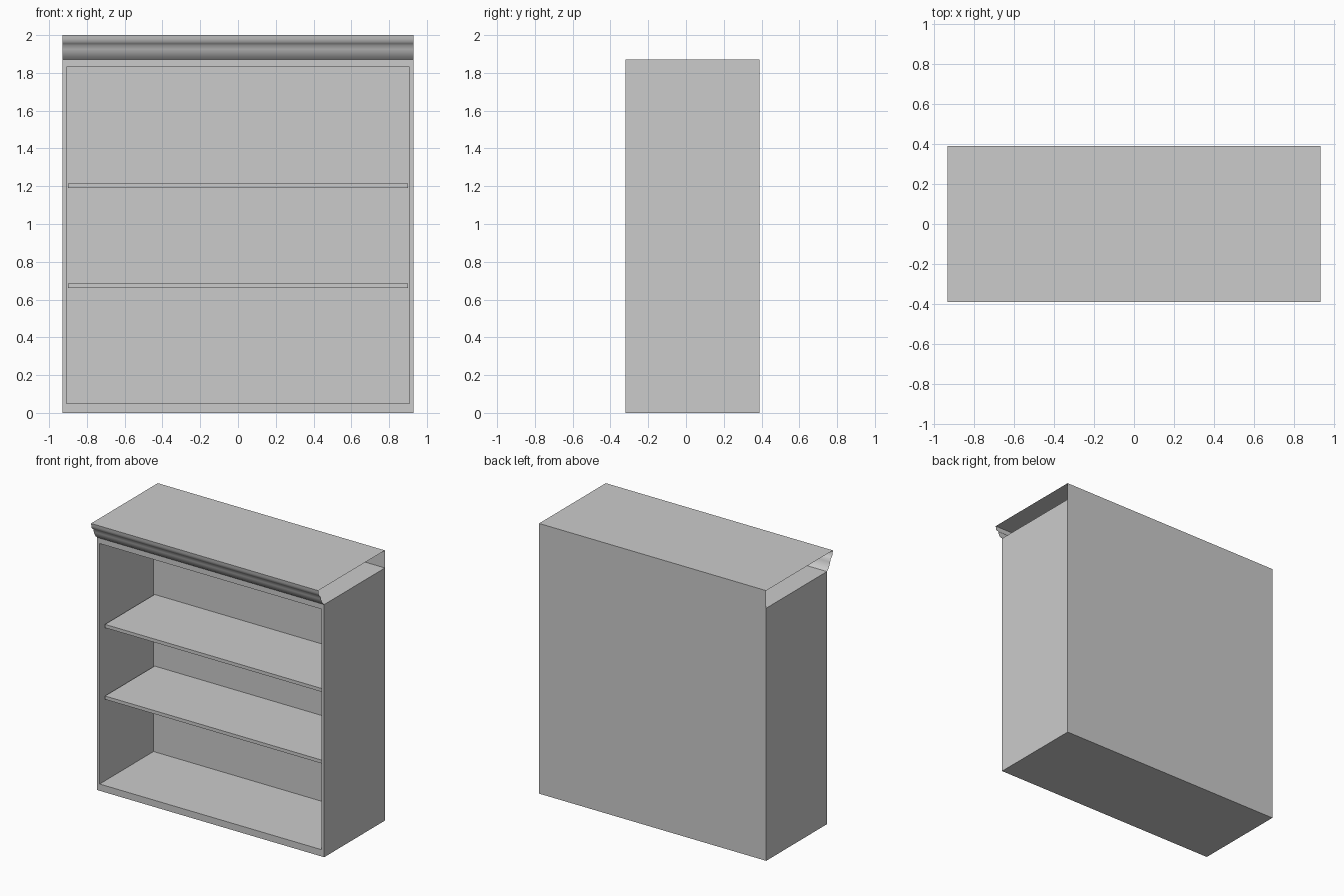
import bpy, bmesh

cube = bpy.data.objects.get("Cube")
if cube:
    bpy.data.objects.remove(cube, do_unlink=True)

grey = bpy.data.materials.new("plain grey")
grey.use_nodes = True
COLOUR = (0.6, 0.6, 0.6, 1)
grey.diffuse_color = COLOUR
grey.node_tree.nodes["Principled BSDF"].inputs["Base Color"].default_value = COLOUR

HALF_W, FRONT, BACK, TOP = 0.93, -0.32, 0.39, 1.87
INNER_W, INNER_BACK = 0.90, 0.31


def finish(name, bm):
    mesh = bpy.data.meshes.new(name)
    bm.to_mesh(mesh)
    bm.free()
    mesh.materials.append(grey)
    obj = bpy.data.objects.new(name, mesh)
    bpy.context.collection.objects.link(obj)
    return obj


def add_box(bm, x, y, z):
    verts = bmesh.ops.create_cube(bm, size=1)["verts"]
    for v in verts:
        for axis, (low, high) in enumerate((x, y, z)):
            v.co[axis] = high if v.co[axis] > 0 else low
    return verts


def extrude_profile(name, profile):
    """Sweep an open (y, z) profile along the full width."""
    bm = bmesh.new()
    rows = [[bm.verts.new((x, y, z)) for x in (-HALF_W, HALF_W)] for y, z in profile]
    for a, b in zip(rows, rows[1:]):
        bm.faces.new((a[0], a[1], b[1], b[0]))
    return finish(name, bm)


# Carcass: a solid block whose front is inset to a frame and pushed inwards
bm = bmesh.new()
add_box(bm, (-HALF_W, HALF_W), (FRONT, BACK), (0, TOP))
bm.normal_update()
front = min(bm.faces, key=lambda f: f.calc_center_median().y)
bmesh.ops.inset_region(bm, faces=[front], thickness=0.03)
for v in front.verts:
    v.co.z = 1.83 if v.co.z > 1 else 0.05
opening = bmesh.ops.extrude_face_region(bm, geom=[front])
for v in (g for g in opening["geom"] if isinstance(g, bmesh.types.BMVert)):
    v.co.y = INNER_BACK
bmesh.ops.delete(bm, geom=[front], context="FACES")
bmesh.ops.recalc_face_normals(bm, faces=bm.faces)
finish("carcass", bm)

# Two shelves set slightly back from the frame
for name, z in (("lower_shelf", 0.66), ("upper_shelf", 1.19)):
    bm = bmesh.new()
    add_box(bm, (-INNER_W, INNER_W), (-0.27, INNER_BACK), (z, z + 0.025))
    finish(name, bm)

# Crown moulding, top board and back strip are thin sheets, open at the ends
moulding = extrude_profile("crown_moulding", [
    (FRONT, TOP), (-0.337, 1.885), (-0.350, 1.905), (-0.358, 1.925),
    (-0.362, 1.945), (-0.374, 1.955), (-0.383, 1.965), (-0.387, 1.98), (-0.39, 2)])
extrude_profile("top_board", [(-0.39, 2), (BACK, 2)])
extrude_profile("crown_back", [(BACK, 2), (BACK, TOP)])

bpy.ops.object.select_all(action="DESELECT")
moulding.select_set(True)
bpy.context.view_layer.objects.active = moulding
bpy.ops.object.shade_smooth_by_angle(angle=0.8)
